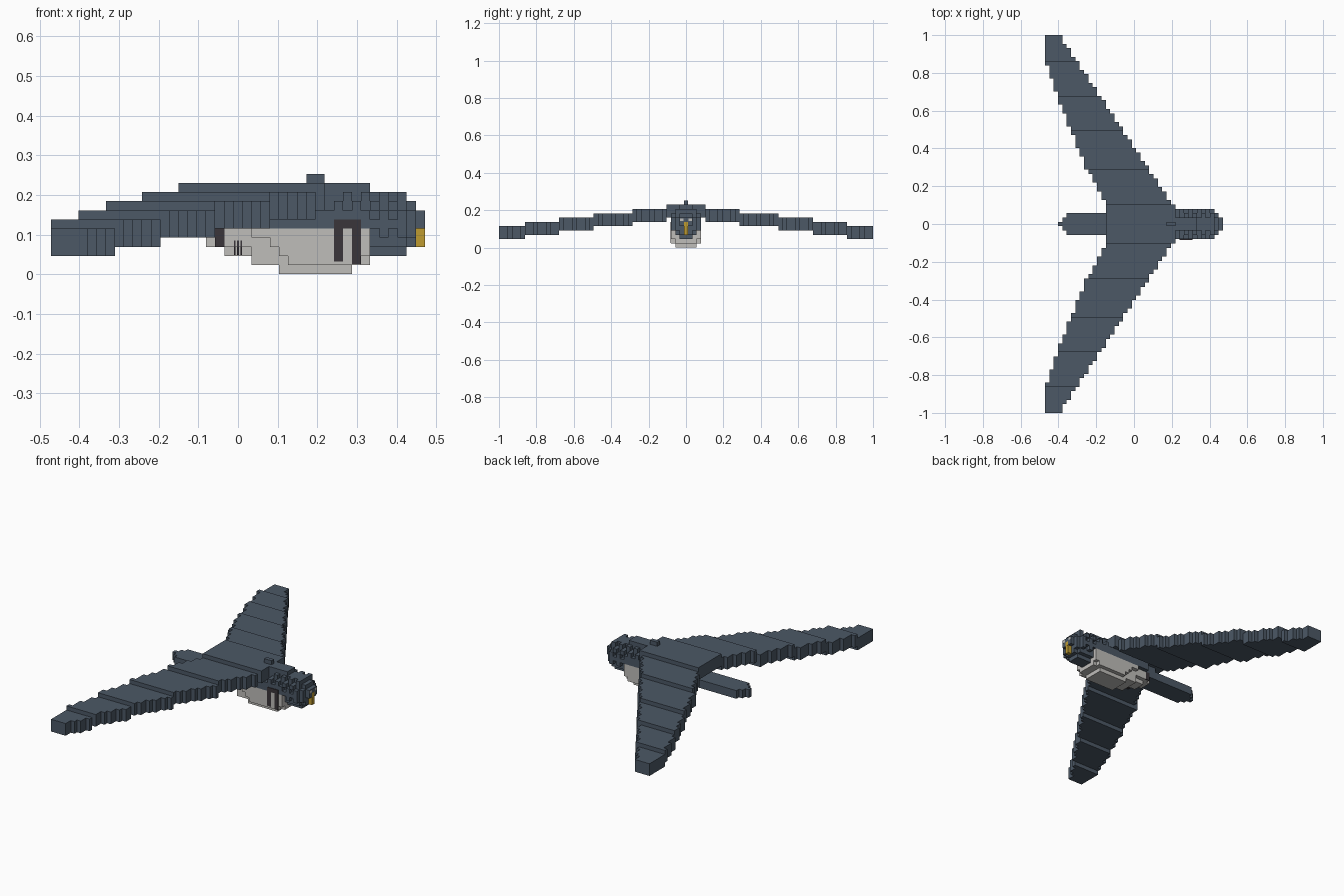
import bpy, bmesh

if "Cube" in bpy.data.objects:
    bpy.data.objects.remove(bpy.data.objects["Cube"], do_unlink=True)

V = 2 / 87  # size of one block


def material(name, rgb):
    m = bpy.data.materials.new(name)
    m.use_nodes = True
    m.diffuse_color = (*rgb, 1)
    b = m.node_tree.nodes["Principled BSDF"]
    b.inputs["Base Color"].default_value = (*rgb, 1)
    b.inputs["Roughness"].default_value = 0.9
    return m


SLATE = material("slate_feathers", (0.072, 0.098, 0.133))
PALE = material("pale_belly", (0.52, 0.51, 0.49))
DARK = material("dark_marking", (0.042, 0.036, 0.042))
YELLOW = material("yellow_beak", (0.52, 0.33, 0.03))


def build(name, mat, slabs):
    """Extrude stepped outlines. Slab: (z0, z1, [(start, end, low, high)], along_y)."""
    bm = bmesh.new()
    for z0, z1, steps, along_y in slabs:
        pts = []
        for a, b, lo, hi in steps:
            pts += [(a, hi), (b, hi)]
        for a, b, lo, hi in reversed(steps):
            pts += [(b, lo), (a, lo)]
        # keep only true corners
        pts = [p for i, p in enumerate(pts) if p != pts[i - 1]]
        n = len(pts)
        pts = [p for i, p in enumerate(pts)
               if not any(pts[i - 1][k] == p[k] == pts[(i + 1) % n][k] for k in (0, 1))]
        if along_y:
            pts = [(q, p) for p, q in pts]
        face = bm.faces.new([bm.verts.new((x * V, y * V, z0 * V)) for x, y in pts])
        top = bmesh.ops.extrude_face_region(bm, geom=[face])
        verts = [g for g in top["geom"] if isinstance(g, bmesh.types.BMVert)]
        bmesh.ops.translate(bm, verts=verts, vec=(0, 0, (z1 - z0) * V))
    bmesh.ops.recalc_face_normals(bm, faces=bm.faces)
    me = bpy.data.meshes.new(name)
    bm.to_mesh(me)
    bm.free()
    me.materials.append(mat)
    ob = bpy.data.objects.new(name, me)
    bpy.context.collection.objects.link(ob)
    return ob


def sym(z0, z1, start, *widths):
    """Layer symmetric about the spine; widths are (end, half_width)."""
    steps = []
    for end, w in widths:
        steps.append((start, end, -w, w))
        start = end
    return (z0, z1, steps, False)


def box(x0, x1, y0, y1, z0, z1):
    return (z0, z1, [(x0, x1, y0, y1)], False)


def half(v):
    return round(v - 0.5) + 0.5


# Wings: swept, drooping in five stepped panels
TRAIL = [(4, -6.2), (8.7, -8.7), (13, -11), (21.5, -14.6), (29.5, -17.6), (37, -20.3), (44, -20.6)]


def trailing(r):
    for (r0, x0), (r1, x1) in zip(TRAIL, TRAIL[1:]):
        if r <= r1:
            return max(-20.5, half(x0 + (x1 - x0) * (r - r0) / (r1 - r0)))


def leading(r):
    return half(6.09 - 0.667 * (r - 8.7))


PANELS = [(5, 12), (13, 21), (22, 29), (30, 37), (38, 43)]
for side, name in ((1, "left_wing"), (-1, "right_wing")):
    slabs = []
    for i, (r0, r1) in enumerate(PANELS):
        steps = [(side * (r - 0.5), side * (r + 0.5), trailing(r), leading(r))
                 for r in range(r0, r1 + 1)]
        slabs.append((6 - i, 9 - i, steps, True))
    build(name, SLATE, slabs)

# Back, neck and dorsal nub
build("back", SLATE, [
    sym(7, 10, -6.5, (9.5, 4.5), (14.5, 1.5)),
    sym(5, 7, -4.5, (-1.5, 2.5), (14.5, 3.5)),
])
build("dorsal_nub", SLATE, [sym(10, 11, 7.5, (9.5, 0.5))])

# Tail with stepped tip
build("tail", SLATE, [sym(4, 6, -17.5, (-16.5, 0.5), (-15.5, 1.5), (-2.5, 2.5))])

# Rounded pale belly
build("belly", PALE, [
    sym(0, 1, 4.5, (12.5, 2.5)),
    sym(1, 2, 1.5, (5.5, 2.5), (13.5, 3.5), (14.5, 2.5)),
    sym(2, 3, -1.5, (1.5, 1.5), (4.5, 2.5), (14.5, 3.5)),
    sym(3, 4, -3.5, (-2.5, 1.5), (3.5, 2.5), (14.5, 3.5)),
    sym(4, 5, -2.5, (1.5, 2.5), (14.5, 3.5)),
])
build("vent", DARK, [sym(3, 5, -2.52, (-1.5, 2.55))])

# Head core in layers
build("head", SLATE, [
    sym(2, 3, 14.5, (18.5, 1.5)),
    sym(3, 4, 14.5, (18.5, 2.5), (19.5, 1.5)),
    sym(4, 5, 14.5, (19.5, 2.5)),
    sym(5, 7, 10.5, (19.5, 2.5), (20.5, 1.5)),
    sym(7, 8, 10.5, (18.5, 2.5), (19.5, 1.5)),
    sym(8, 9, 10.5, (18.5, 1.5)),
])

# Ruffled head feathers: alternating blocks on the sides and crown
tufts = []
for x in range(11, 19):
    for z in range(4 if x > 14 else 5, 8):
        if (x + z) % 2 == 0 or z == 5:
            for y in (-3, 3):
                tufts.append(box(x - 0.5, x + 0.5, y - 0.5, y + 0.5, z, z + 1))
    for y in (-2, 2):
        if x % 2 == 0:
            tufts.append(box(x - 0.5, x + 0.5, y - 0.5, y + 0.5, 8, 9))
build("head_tufts", SLATE, tufts)

# Beak and eyes
build("beak", YELLOW, [sym(3, 5, 19.5, (20.5, 0.5)), box(20.4, 20.53, -0.5, 0.5, 5, 6)])
build("eyes", PALE, [box(20.4, 20.53, s - 0.4, s + 0.4, 6.2, 6.8) for s in (-1, 1)])

# Dark flank markings and fine claw lines on the right side
build("flank_marking", DARK, [
    box(10.5, 11.5, -3.65, -3.45, 1.4, 5),
    box(12.5, 13.5, -3.65, -3.45, 1.1, 5),
    box(10.5, 13.5, -3.65, -3.45, 5, 6),
])
build("claw_lines", DARK, [box(x - 0.1, x + 0.1, -2.65, -1.4, 2.1, 3.7) for x in (-0.35, 0, 0.35)])
